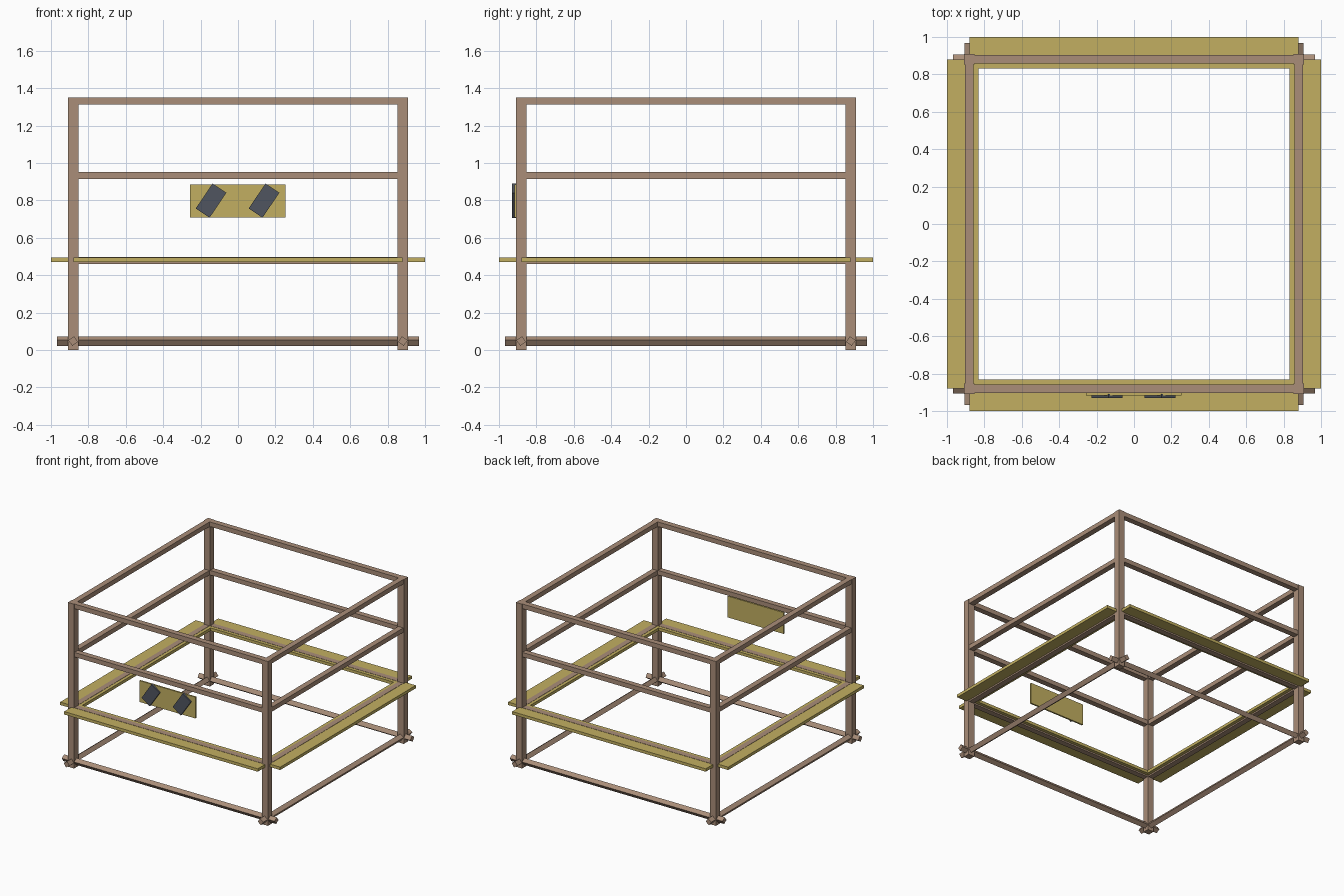
import bpy
from mathutils import Matrix
from math import radians

if "Cube" in bpy.data.objects:
    bpy.data.objects.remove(bpy.data.objects["Cube"])


def material(name, rgb):
    m = bpy.data.materials.new(name)
    m.diffuse_color = (*rgb, 1)
    m.use_nodes = True
    m.node_tree.nodes["Principled BSDF"].inputs["Base Color"].default_value = m.diffuse_color
    return m


WOOD = material("brown wood", (0.40, 0.27, 0.19))
PLANK = material("yellow plank", (0.54, 0.43, 0.12))
SLATE = material("slate grey", (0.08, 0.09, 0.115))


def box(name, lo, hi, mat, tilt=0, axis='Y', turn=0):
    """Box between two corners, tilted about its own centre, then turned about world z."""
    bpy.ops.mesh.primitive_cube_add(size=1)
    o = bpy.context.object
    o.name = name
    c = [(a + b) / 2 for a, b in zip(lo, hi)]
    s = [b - a for a, b in zip(lo, hi)]
    o.data.transform(Matrix.Rotation(radians(turn), 4, 'Z') @ Matrix.Translation(c)
                     @ Matrix.Rotation(radians(tilt), 4, axis) @ Matrix.Diagonal((*s, 1)))
    o.data.materials.append(mat)
    return o


P = 0.8815  # post centre line
H = 0.0275  # post half width
R = 0.023   # rail half depth
B = 0.0185  # half width of the tilted floor bars

# One side of the ring, repeated four times around z
for i, side in enumerate(("front", "right", "back", "left")):
    t = 90 * i
    # corner post
    box(side + "_post", (-P - H, -P - H, 0), (-P + H, -P + H, 1.35), WOOD, turn=t)
    # horizontal rails between posts
    for label, z0, z1 in (("seat", 0.46, 0.498), ("middle", 0.915, 0.952), ("top", 1.312, 1.35)):
        box(f"{side}_{label}_rail", (-P + H, -P - R, z0), (P - H, -P + R, z1), WOOD, turn=t)
    # tilted bar near the floor, running past the posts
    box(side + "_floor_bar", (-0.967, -P - B, 0.048 - B), (0.967, -P + B, 0.048 + B),
        WOOD, tilt=35, axis='X', turn=t)
    # bench plank
    box(side + "_bench_plank", (-0.88, -1.0, 0.472), (0.88, -0.832, 0.496), PLANK, turn=t)

# Sign board with two slanted dark bars
box("sign_board", (-0.256, -0.916, 0.71), (0.253, -0.903, 0.885), PLANK)
for label, x in (("left", -0.144), ("right", 0.139)):
    box(label + "_sign_bar", (x - 0.0445, -0.93, 0.7185), (x + 0.0445, -0.908, 0.8795),
        SLATE, tilt=34)
